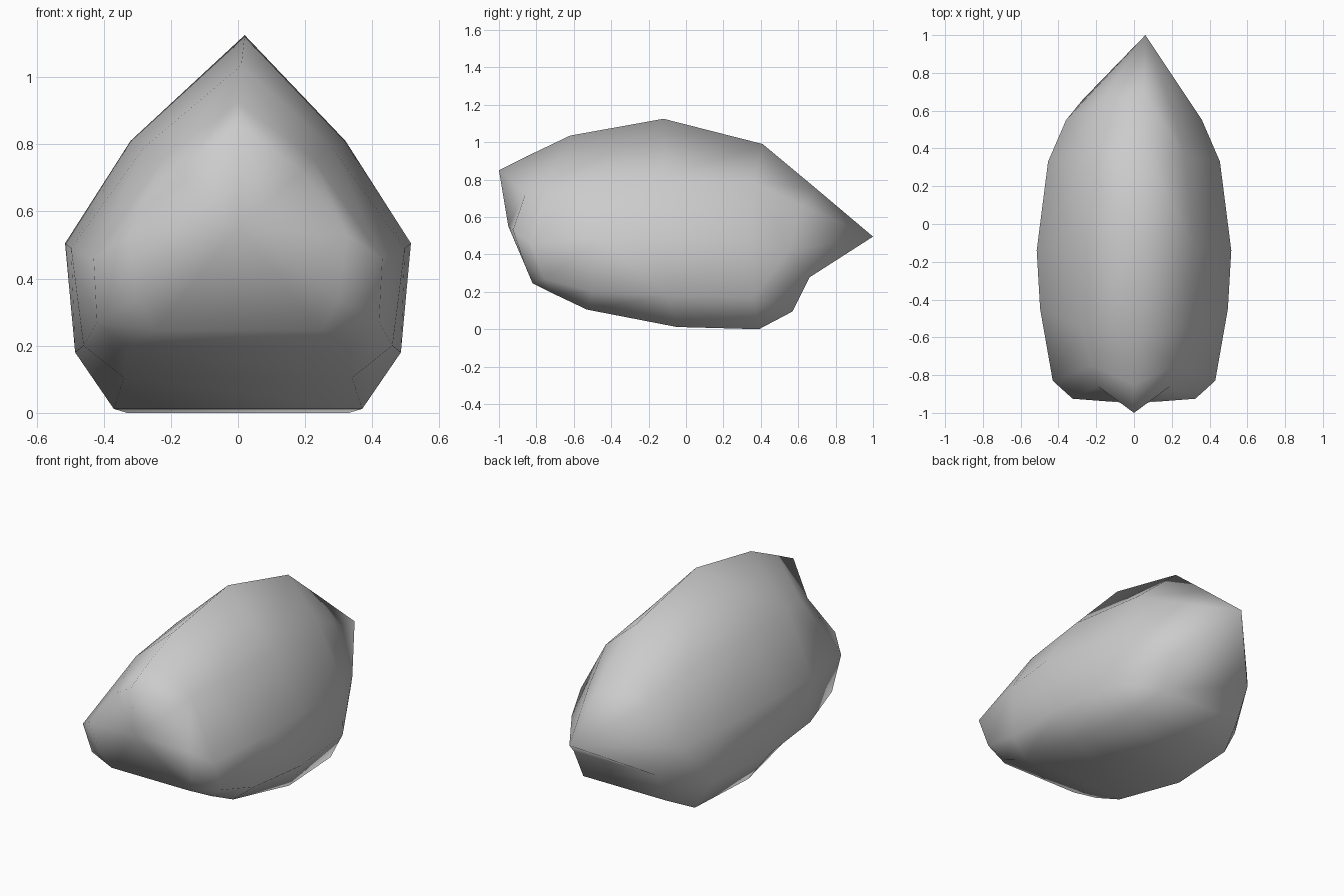
import bpy
import bmesh
from mathutils import Vector

cube = bpy.data.objects.get("Cube")
if cube:
    bpy.data.objects.remove(cube, do_unlink=True)

# One flat stone colour
stone = bpy.data.materials.new("grey stone")
stone.use_nodes = True
colour = (0.6, 0.6, 0.6, 1)
stone.diffuse_color = colour
stone.node_tree.nodes["Principled BSDF"].inputs["Base Color"].default_value = colour

# Half sections from nose to tail: ridge, shoulder, widest, lower, bottom
sections = [
    [(0, -1, .85), (.19, -.86, .72), (.325, -.925, .53), (.3, -.86, .34), (.25, -.82, .245)],
    [(0, -.85, .925), (.22, -.75, .76), (.43, -.83, .46), (.42, -.76, .27), (.33, -.72, .195)],
    [(.01, -.62, 1.035), (.28, -.55, .79), (.497, -.45, .49), (.46, -.5, .2), (.34, -.53, .105)],
    [(.02, -.12, 1.125), (.32, -.12, .81), (.515, -.14, .505), (.485, -.1, .18), (.37, -.05, .012)],
    [(.04, .41, .99), (.27, .36, .79), (.455, .33, .47), (.43, .36, .17), (.33, .39, 0)],
    [(.05, .7, .748), (.2, .62, .66), (.36, .55, .42), (.27, .66, .277), (.27, .57, .095)],
]

bm = bmesh.new()


def ring(half):
    """Mirror a half section into a closed loop of vertices."""
    left = [bm.verts.new(p) for p in half]
    right = [bm.verts.new((-x, y, z)) for x, y, z in half[1:]]
    return left + right[::-1]


def band(a, b):
    """Join two loops with quads."""
    n = len(a)
    for i in range(n):
        j = (i + 1) % n
        bm.faces.new((a[i], a[j], b[j], b[i]))


rings = [ring(s) for s in sections]
for a, b in zip(rings, rings[1:]):
    band(a, b)

# Blunt front, fanned around a centre point
front = rings[0]
centre = bm.verts.new((0, -.95, .55))
for i in range(len(front)):
    bm.faces.new((front[i], centre, front[(i + 1) % len(front)]))

# Pointed tail, fanned to its tip above a small rear face
rear = rings[-1]
tip = bm.verts.new(Vector((.06, 1, .495)))
loop = rear[:4] + rear[6:]
for i in range(len(loop)):
    bm.faces.new((loop[i], loop[(i + 1) % len(loop)], tip))
bm.faces.new(rear[3:7])

bmesh.ops.triangulate(bm, faces=bm.faces[:], quad_method='SHORT_EDGE')
bmesh.ops.recalc_face_normals(bm, faces=bm.faces[:])
for face in bm.faces:
    face.smooth = True

mesh = bpy.data.meshes.new("rock")
bm.to_mesh(mesh)
bm.free()
mesh.materials.append(stone)
rock = bpy.data.objects.new("rock", mesh)
bpy.context.collection.objects.link(rock)
